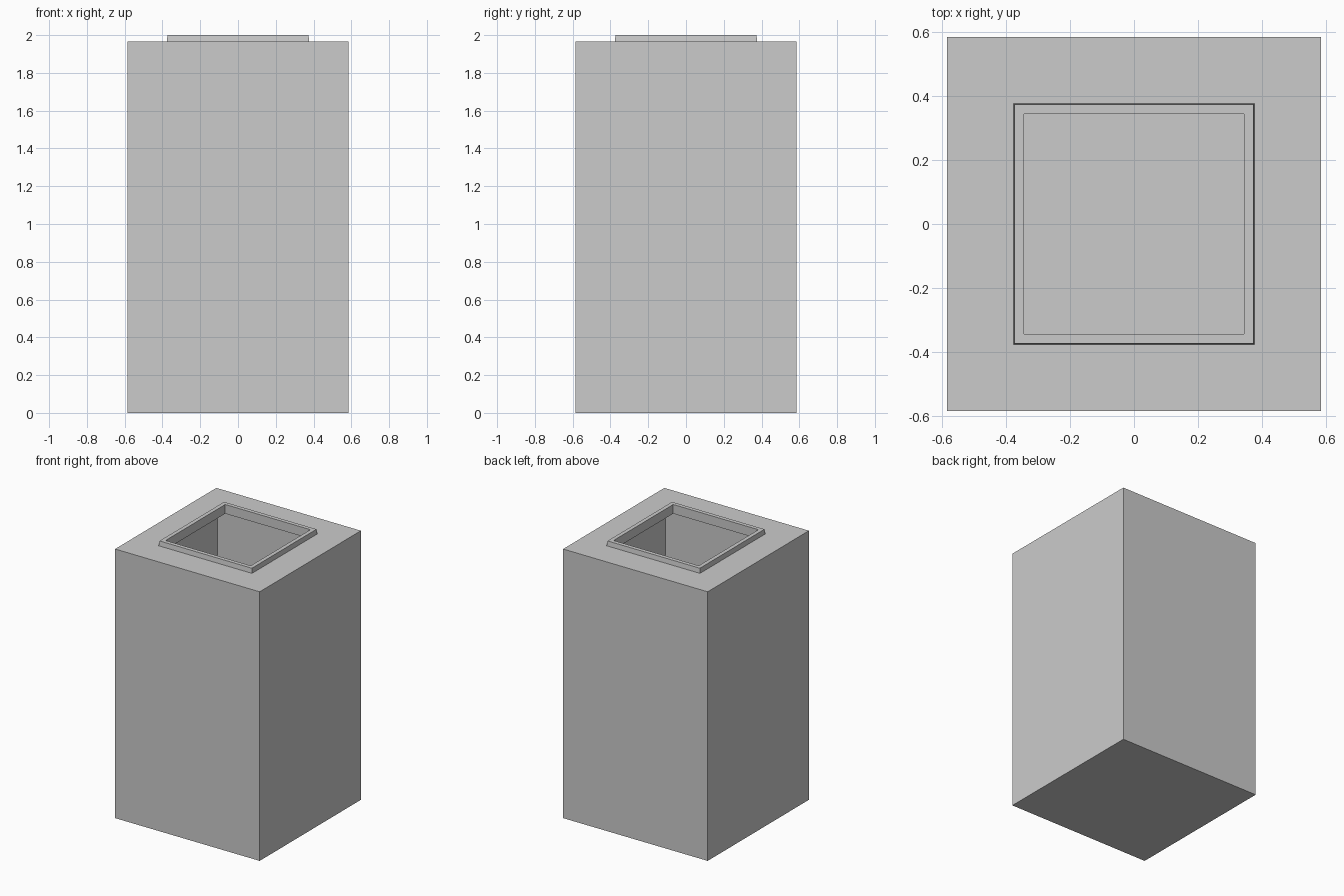
import bpy
import bmesh

if "Cube" in bpy.data.objects:
    bpy.data.objects.remove(bpy.data.objects["Cube"])

# Square profile (half width, height): outer shell, raised rim, then hollow inside
WALL = 0.032
HALF, TOP = 0.584, 1.965
RIM, RIM_TOP, HOLE = 0.377, 2.0, 0.344
PROFILE = [
    (HALF, 0), (HALF, TOP),
    (RIM, TOP), (RIM - 0.004, RIM_TOP),
    (HOLE, RIM_TOP), (HOLE, TOP - WALL),
    (HALF - WALL, TOP - WALL), (HALF - WALL, WALL),
]


def square_loft(name, profile):
    """Join square rings into a closed shell, capped at both ends."""
    bm = bmesh.new()
    rings = [[bm.verts.new((sx * h, sy * h, z))
              for sx, sy in ((-1, -1), (1, -1), (1, 1), (-1, 1))]
             for h, z in profile]
    for a, b in zip(rings, rings[1:]):
        for i in range(4):
            j = (i + 1) % 4
            bm.faces.new((a[i], a[j], b[j], b[i]))
    bm.faces.new(rings[0][::-1])
    bm.faces.new(rings[-1])
    bmesh.ops.recalc_face_normals(bm, faces=bm.faces)
    mesh = bpy.data.meshes.new(name)
    bm.to_mesh(mesh)
    bm.free()
    obj = bpy.data.objects.new(name, mesh)
    bpy.context.collection.objects.link(obj)
    return obj


# Hollow square container with a raised rim around its opening
square_loft("square_container", PROFILE)
